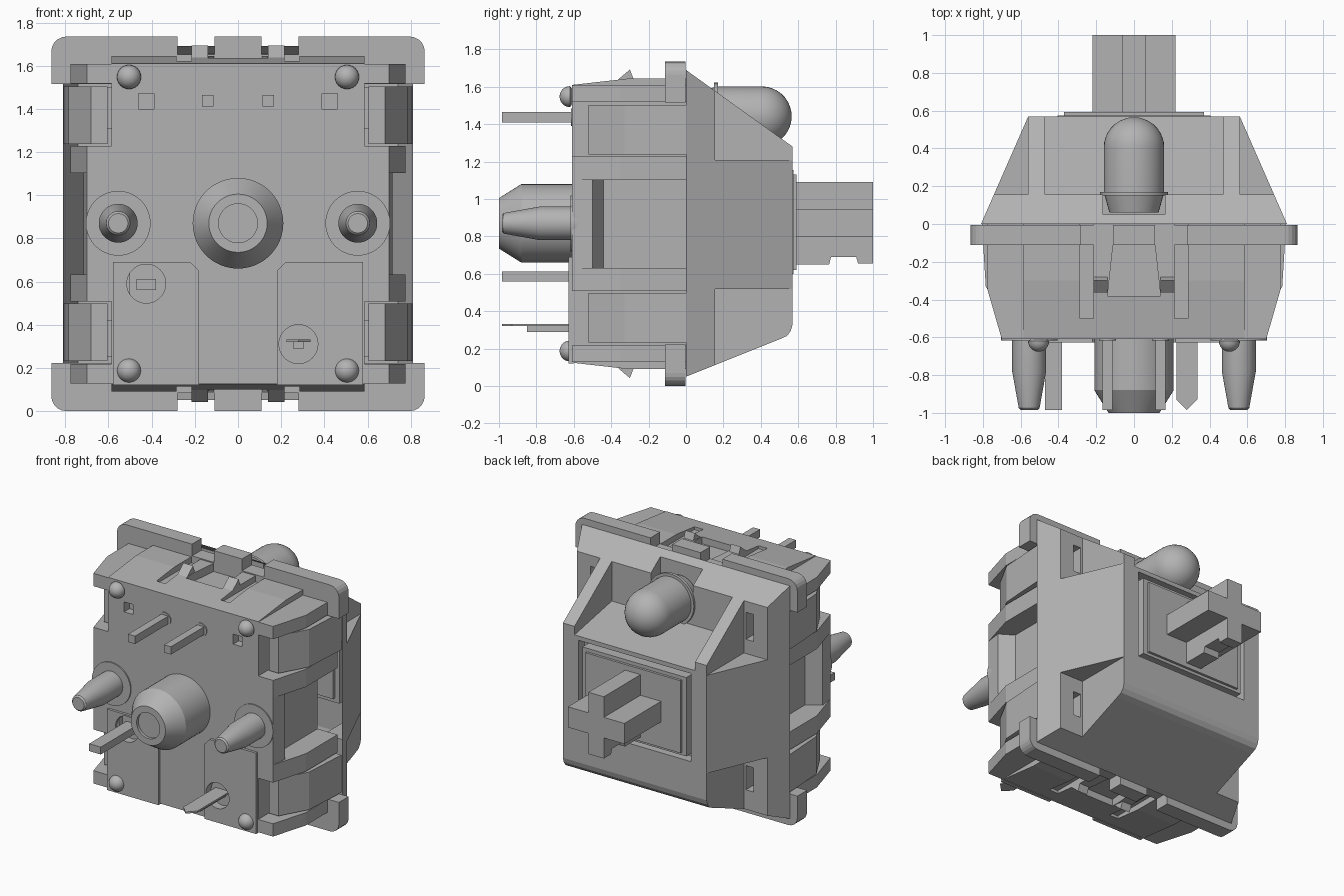
import bpy, bmesh, math
from mathutils import Vector

if "Cube" in bpy.data.objects:
    bpy.data.objects.remove(bpy.data.objects["Cube"])

grey = bpy.data.materials.new("plain grey")
grey.use_nodes = True
grey.diffuse_color = (0.45, 0.45, 0.45, 1)
grey.node_tree.nodes["Principled BSDF"].inputs["Base Color"].default_value = (0.45, 0.45, 0.45, 1)

MID = 0.8675        # height of the mirror plane between top and bottom
AXIS = 0.87         # height of the stem and post axis
SIDES = (("right", -1), ("left", 1))
ENDS = (("bottom", -1), ("top", 1))


def finish(name, bm, smooth=False):
    bmesh.ops.recalc_face_normals(bm, faces=bm.faces)
    mesh = bpy.data.meshes.new(name)
    bm.to_mesh(mesh)
    bm.free()
    mesh.materials.append(grey)
    obj = bpy.data.objects.new(name, mesh)
    bpy.context.collection.objects.link(obj)
    if smooth:
        bpy.ops.object.select_all(action='DESELECT')
        obj.select_set(True)
        bpy.context.view_layer.objects.active = obj
        bpy.ops.object.shade_smooth_by_angle(angle=math.radians(30))
    return obj


def prism(name, pts, axis, a, b):
    """Extrude an outline along an axis from a to b."""
    place = {'x': lambda p, t: (t, p[0], p[1]),
             'y': lambda p, t: (p[0], t, p[1]),
             'z': lambda p, t: (p[0], p[1], t)}[axis]
    bm = bmesh.new()
    rings = [[bm.verts.new(place(p, t)) for p in pts] for t in (a, b)]
    for ring in rings:
        bm.faces.new(ring)
    n = len(pts)
    for i in range(n):
        j = (i + 1) % n
        bm.faces.new((rings[0][i], rings[0][j], rings[1][j], rings[1][i]))
    return finish(name, bm)


def box(name, x, y, z):
    return prism(name, [(x[0], z[0]), (x[1], z[0]), (x[1], z[1]), (x[0], z[1])], 'y', *y)


def side_box(name, s, x, y, z):
    return box(name, sorted((s * x[0], s * x[1])), y, z)


def lathe(name, profile, x, z, steps=40):
    """Revolve a (radius, y) profile about a line along y."""
    bm = bmesh.new()
    vs = [bm.verts.new((r, y, 0)) for r, y in profile]
    es = [bm.edges.new(pair) for pair in zip(vs, vs[1:])]
    bmesh.ops.spin(bm, geom=vs + es, cent=(0, 0, 0), axis=(0, 1, 0),
                   angle=math.tau, steps=steps, use_duplicate=False)
    bmesh.ops.remove_doubles(bm, verts=bm.verts, dist=1e-5)
    bmesh.ops.translate(bm, verts=bm.verts, vec=Vector((x, 0, z)))
    return finish(name, bm, True)


def cut(obj, *cutters, keep=False):
    for c in cutters:
        mod = obj.modifiers.new("cut", 'BOOLEAN')
        mod.operation, mod.solver, mod.object = 'DIFFERENCE', 'EXACT', c
        bpy.context.view_layer.objects.active = obj
        bpy.ops.object.modifier_apply(modifier=mod.name)
        if not keep:
            bpy.data.objects.remove(c)


def up(s, d):
    """Height at distance d from the mirror plane."""
    return MID + s * d


# Lower body with tapering top and bottom
body = prism("lower_body", [(-.61, .125), (-.3, .09), (0, .09), (0, 1.645), (-.3, 1.645), (-.61, 1.61)],
             'x', -.585, .585)
for _, s in ENDS:
    cut(body, prism("recess", [(-.14, -.38), (.14, -.38), (.10, -.01), (-.10, -.01)], 'z',
                    *sorted((up(s, .72), up(s, .9)))))
    for _, k in SIDES:
        cut(body, side_box("groove", k, (.215, .285), (-.5, .1), sorted((up(s, .735), up(s, .9)))))
for _, k in SIDES:
    cut(body, side_box("square_hole", k, (.39, .46), (-.7, -.55), (1.4, 1.47)))

# Contact pads with round wells, and the contact pins
for (name, k), px, pz in zip(SIDES, (-.425, .28), (.59, .31)):
    pad = prism(name + "_contact_pad", [(k * .18, .12), (k * .58, .12), (k * .58, .69), (k * .22, .69), (k * .18, .65)],
                'y', -.628, -.6)
    well = lathe("well", [(0, -.7), (.09, -.7), (.09, -.57), (0, -.57)], px, pz)
    cut(pad, well, keep=True)
    cut(body, well)
box("flat_contact_pin", (-.47, -.38), (-.985, -.5), (.56, .612))
prism("pointed_contact_pin", [(.225, -.5), (.335, -.5), (.335, -.93), (.28, -.985), (.225, -.93)], 'z', .32, .332)
box("contact_pin_rib", (.255, .305), (-.85, -.5), (.29, .32))

# Side walls: full-width blocks, open window, snap legs
BLOCK = [(.5, -.61), (.70, -.61), (.775, -.35), (.775, 0), (.5, 0)]
WINDOW = [(.5, -.61), (.70, -.61), (.715, -.5), (.62, -.44), (.62, 0), (.5, 0)]
LEG = [(.605, -.52), (.68, -.52), (.785, -.33), (.805, 0), (.7, 0), (.605, -.1)]
for name, k in SIDES:
    def wall(label, outline, z0, z1):
        prism(f"{name}_{label}", [(k * x, y) for x, y in outline], 'z', z0, z1)
    wall("window_wall", WINDOW, .62, 1.11)
    for end, s in ENDS:
        wall(end + "_inner_block", BLOCK, *sorted((up(s, .235), up(s, .36))))
        wall(end + "_corner_block", BLOCK, *sorted((up(s, .65), up(s, .74))))
        wall(end + "_snap_leg", LEG, *sorted((up(s, .37), up(s, .635))))
        # Wedge catches on the top and bottom
        prism(f"{name}_{end}_catch", [(-.4, up(s, .74)), (-.3, up(s, .825)), (-.275, up(s, .76)), (-.275, up(s, .7))],
              'x', k * .14, k * .215)

# Mounting flange with rounded corners, notched on all sides
outline = []
for cx, cz, a0 in ((.795, 1.665, 0), (-.795, 1.665, 90), (-.795, .07, 180), (.795, .07, 270)):
    for i in range(6):
        a = math.radians(a0 + 18 * i)
        outline.append((cx + .07 * math.cos(a), cz + .07 * math.sin(a)))
flange = prism("mounting_flange", outline, 'y', -.112, -.004)
for _, k in SIDES:
    cut(flange, side_box("side_notch", k, (.57, 1), (-.3, .1), (.222, 1.515)))
    for _, s in ENDS:
        cut(flange, side_box("notch", k, (.11, .28), (-.3, .1), sorted((up(s, .785), up(s, 1)))))

# Round details on the front: post, locating pegs, feet
lathe("centre_post", [(0, -.5), (.21, -.5), (.21, -.88), (.135, -1), (.09, -1), (.09, -.98), (0, -.98)], 0, AXIS, 48)
for name, k in SIDES:
    lathe(name + "_locating_peg", [(0, -.5), (.09, -.5), (.09, -.78), (.055, -.975), (.045, -.985), (0, -.985)],
          k * .555, AXIS)
    lathe(name + "_peg_boss", [(0, -.5), (.15, -.5), (.15, -.618), (0, -.618)], k * .555, AXIS)
    side_box(name + "_lamp_pin", k, (.113, .167), (-.985, -.5), (1.41, 1.465))
    lathe(name + "_lamp_pin_collar", [(0, -.55), (.046, -.55), (.046, -.616), (0, -.616)], k * .14, 1.437, 24)
    for end, s in ENDS:
        arc = [math.radians(15 * i) for i in range(7)]
        lathe(f"{name}_{end}_foot", [(0, -.58)] + [(.056 * math.cos(a), -.62 - .056 * math.sin(a)) for a in arc],
              k * .505, up(s, .68), 24)

# Upper housing: tapered shell with corner pockets, lamp bay and stem opening
bm = bmesh.new()
for x, y, z in ((.81, 0, .05), (.81, 0, 1.69), (.56, .57, 1.28), (.56, .57, .33),
                (.5645, .56, .295), (.573, .54, .268), (.59, .5, .25)):
    for _, k in SIDES:
        bm.verts.new((k * x, y, z))
bmesh.ops.convex_hull(bm, input=bm.verts)
bmesh.ops.dissolve_limit(bm, angle_limit=.02, verts=bm.verts, edges=bm.edges)
housing = finish("upper_housing", bm)
for _, k in SIDES:
    for z, slot in (((-.2, .52), (.25, .42)), ((1.21, 2), (1.31, 1.5))):
        cut(housing, side_box("pocket", k, (.56, 1.2), (.155, .9), z))
        cut(housing, side_box("slot", k, (.575, .635), (.06, .3), slot))
cut(housing,
    prism("lamp_bay", [(.155, 1.3), (.155, 2), (.9, 2), (.9, 1.22), (.57, 1.22)], 'x', -.47, .47),
    box("lamp_notch", (-.165, .165), (.05, .3), (1.38, 2)),
    box("stem_opening", (-.44, .44), (.5, .9), (.57, 1.19)))
# The shell is open underneath
bm = bmesh.new()
bm.from_mesh(housing.data)
under = [f for f in bm.faces if abs(f.normal.y) > .99 and f.calc_center_median().y < .01]
bmesh.ops.delete(bm, geom=under, context='FACES')
bm.to_mesh(housing.data)
bm.free()

# Domed lamp
dome = [math.radians(10 * i) for i in range(10)]
lathe("lamp", [(0, .06), (.13, .06), (.155, .15), (.18, .15), (.18, .17), (.16, .17)]
      + [(.16 * math.cos(a), .405 + .16 * math.sin(a)) for a in dome], 0, 1.442)

# Sliding stem: base plate and cross, with a notch in the lower arm
box("stem_base", (-.405, .405), (.48, .575), (.6, 1.155))
box("stem_step", (-.37, .37), (.57, .592), (.62, 1.13))
box("stem_cross_bar", (-.22, .22), (.58, 1), (.8, .945))
prism("stem_upright", [(.58, .65), (.765, .65), (.775, .69), (.91, .69), (.92, .655), (1, .655), (1, 1.09), (.58, 1.09)],
      'x', -.06, .06)
